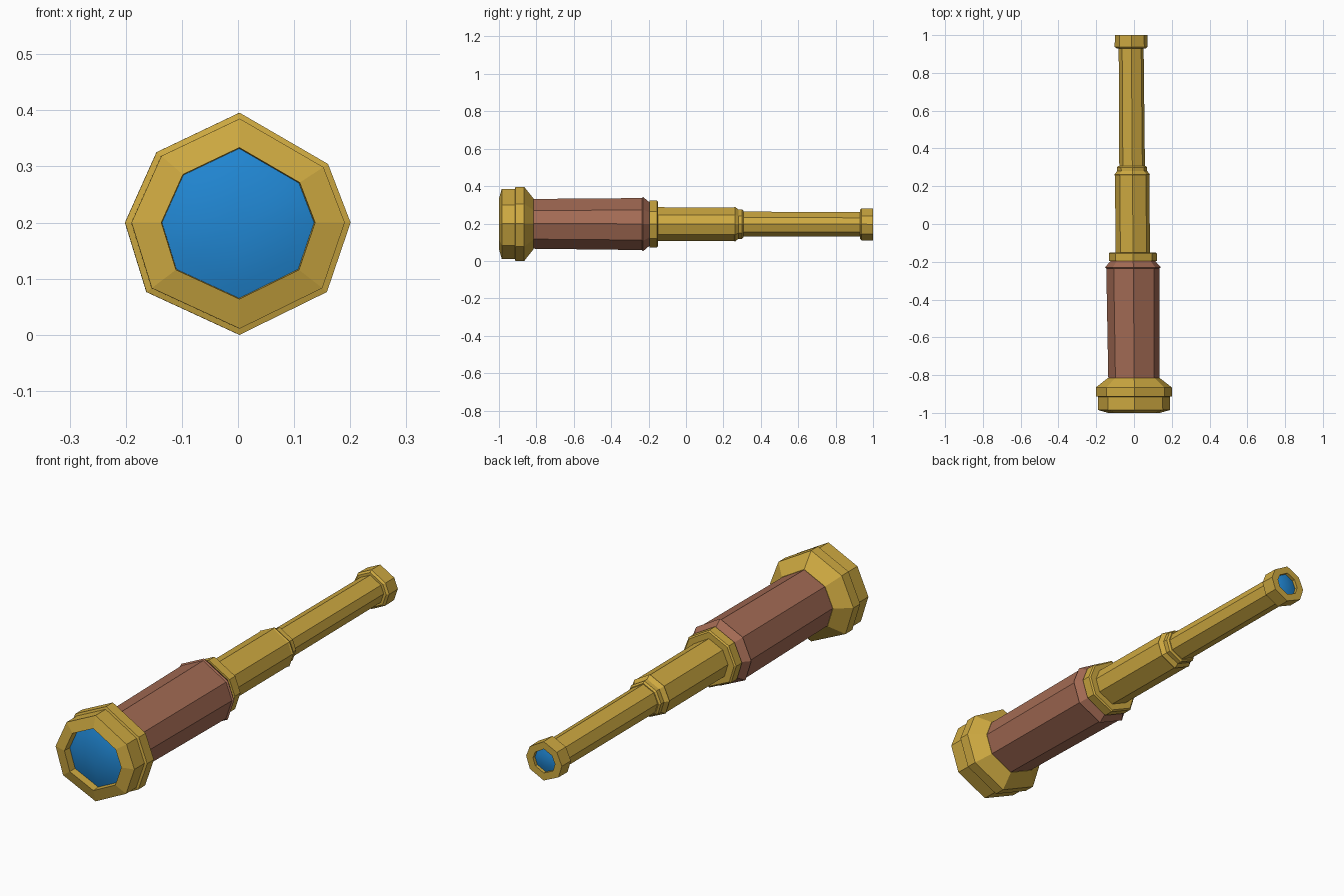
import bpy, bmesh

if "Cube" in bpy.data.objects:
    bpy.data.objects.remove(bpy.data.objects["Cube"])

# Slightly uneven hand-made octagon (x, z), clockwise seen from the front
OCT = [(0.015, 0.975), (0.8, 0.52), (1, 0), (0.79, -0.615),
       (0.015, -0.995), (-0.81, -0.615), (-1, 0), (-0.72, 0.625)]


def material(name, rgb):
    m = bpy.data.materials.new(name)
    m.diffuse_color = (*rgb, 1)
    m.use_nodes = True
    m.node_tree.nodes["Principled BSDF"].inputs["Base Color"].default_value = m.diffuse_color
    return m


gold = material("gold", (0.62, 0.40, 0.053))
leather = material("brown leather", (0.37, 0.147, 0.089))
glass = material("blue glass", (0.015, 0.243, 0.655))


def loft(name, profile, mat, smooth=False, close=True):
    """Sweep the octagon along y through (y, radius) pairs; the axis drifts slightly."""
    bm = bmesh.new()
    rings = []
    for y, r in profile:
        cx = -0.008 * (y + 0.95)
        cz = 0.2 - 0.002 * (y + 0.95)
        rings.append([bm.verts.new((cx + r * x, y, cz + r * z)) for x, z in OCT])
    for a, b in zip(rings, rings[1:]):
        for i in range(8):
            j = (i + 1) % 8
            bm.faces.new((a[i], a[j], b[j], b[i]))
    if close or profile[0][1] < profile[-1][1]:
        bm.faces.new(rings[0][::-1])
    if close or profile[0][1] > profile[-1][1]:
        bm.faces.new(rings[-1])
    for f in bm.faces:
        f.smooth = smooth
    me = bpy.data.meshes.new(name)
    bm.to_mesh(me)
    bm.free()
    me.materials.append(mat)
    ob = bpy.data.objects.new(name, me)
    bpy.context.collection.objects.link(ob)
    return ob


# Front rim with recessed mouth
loft("objective_rim", [(-0.955, 0.135), (-1.0, 0.137), (-0.985, 0.19), (-0.915, 0.19),
                       (-0.912, 0.201), (-0.865, 0.201), (-0.815, 0.137)], gold)
# Leather grip with flared end
loft("grip", [(-0.83, 0.135), (-0.235, 0.141), (-0.23, 0.148), (-0.19, 0.113)], leather)
# Collar between grip and middle tube
loft("collar", [(-0.195, 0.127), (-0.155, 0.127), (-0.15, 0.12)], gold)
# Middle draw tube with tapered lip
loft("middle_tube", [(-0.16, 0.091), (0.255, 0.091), (0.262, 0.094), (0.28, 0.08)], gold)
loft("small_collar", [(0.275, 0.08), (0.3, 0.08), (0.307, 0.072)], gold)
# Thin draw tube
loft("thin_tube", [(0.295, 0.068), (0.94, 0.066)], gold)
# Eyepiece with recessed back
loft("eyepiece", [(0.93, 0.078), (0.938, 0.087), (1.0, 0.086),
                  (1.0, 0.053), (0.98, 0.053)], gold)
# Domed lenses
loft("front_lens", [(-0.985, 0.03), (-0.981, 0.07), (-0.973, 0.11), (-0.965, 0.136)],
     glass, smooth=True, close=False)
loft("eye_lens", [(0.986, 0.053), (0.991, 0.035), (0.994, 0.015)],
     glass, smooth=True, close=False)
